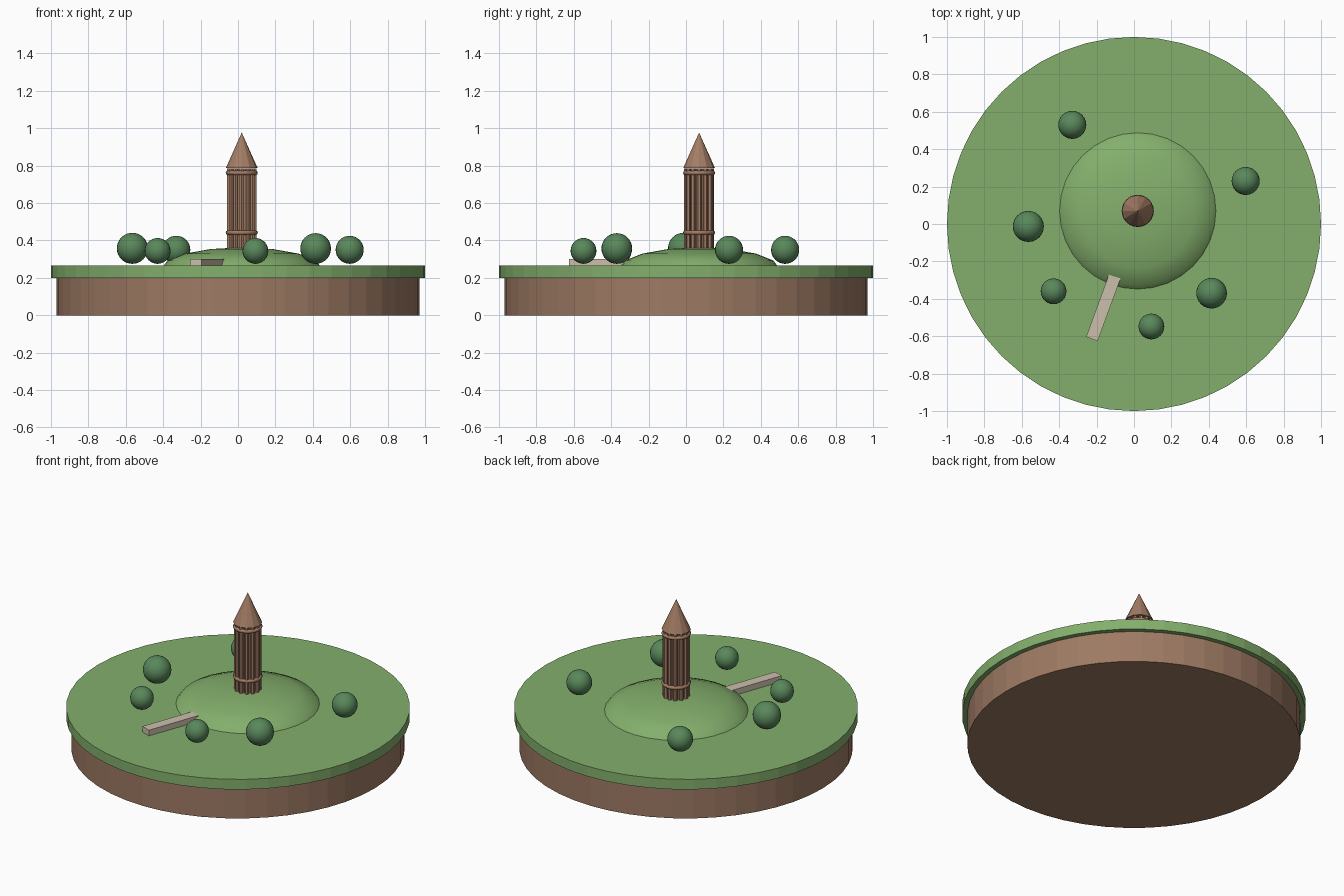
import bpy
import math
from mathutils import Vector

default = bpy.data.objects.get("Cube")
if default:
    bpy.data.objects.remove(default, do_unlink=True)


def material(name, rgb):
    m = bpy.data.materials.new(name)
    m.use_nodes = True
    colour = (*rgb, 1)
    m.diffuse_color = colour
    bsdf = m.node_tree.nodes["Principled BSDF"]
    bsdf.inputs["Base Color"].default_value = colour
    bsdf.inputs["Roughness"].default_value = 0.9
    return m


GRASS = material("grass green", (0.23, 0.43, 0.15))
EARTH = material("earth brown", (0.34, 0.195, 0.125))
WOOD = material("tower brown", (0.37, 0.205, 0.13))
LEAF = material("leaf green", (0.10, 0.245, 0.105))
STONE = material("path beige", (0.60, 0.52, 0.41))


def finish(name, mat, smooth=None):
    ob = bpy.context.object
    ob.name = name
    ob.data.materials.append(mat)
    if smooth:
        bpy.ops.object.transform_apply(location=False, rotation=False, scale=True)
        bpy.ops.object.shade_smooth_by_angle(angle=math.radians(smooth))
    return ob


def cylinder(name, mat, x, y, radius, low, high, sides, top=None, smooth=None):
    bpy.ops.mesh.primitive_cone_add(
        vertices=sides, radius1=radius, radius2=radius if top is None else top,
        depth=high - low, location=(x, y, (low + high) / 2))
    return finish(name, mat, smooth)


# Round island: earth below, wider turf on top
cylinder("earth_base", EARTH, 0, 0, 0.97, 0, 0.2, 48)
cylinder("turf_disc", GRASS, 0, 0, 1.0, 0.2, 0.265, 48)

# Low mound under the tower
cx, cy = 0.02, 0.07
bpy.ops.mesh.primitive_uv_sphere_add(segments=32, ring_count=8, radius=1,
                                     location=(cx, cy, 0.249))
bpy.context.object.scale = (0.43, 0.43, 0.114)
finish("mound", GRASS, 60)

# Tower: core ringed by upright posts, two bands and a pointed roof
cylinder("tower_core", WOOD, cx, cy, 0.06, 0.3, 0.785, 12)
POSTS = 12
for i in range(POSTS):
    a = 2 * math.pi * i / POSTS
    cylinder(f"tower_post_{i + 1}", WOOD, cx + 0.067 * math.cos(a),
             cy + 0.067 * math.sin(a), 0.013, 0.33, 0.785, 6)
for name, z in (("lower_band", 0.442), ("upper_band", 0.761)):
    bpy.ops.mesh.primitive_torus_add(major_radius=0.074, minor_radius=0.012,
                                     major_segments=24, minor_segments=8,
                                     location=(cx, cy, z))
    finish(name, WOOD, 60)
cylinder("tower_roof", WOOD, cx, cy, 0.085, 0.787, 0.977, 12, top=0)

# Raised path running into the mound
start, end = Vector((-0.092, -0.25)), Vector((-0.225, -0.615))
run, mid = start - end, (start + end) / 2
bpy.ops.mesh.primitive_cube_add(size=1, location=(mid.x, mid.y, 0.282),
                                rotation=(0, 0, math.atan2(run.y, run.x)))
bpy.context.object.scale = (run.length, 0.066, 0.04)
finish("path", STONE)

# Round bushes: x, y, radius
bushes = [(-0.565, -0.013, 0.083), (-0.33, 0.53, 0.075), (0.597, 0.23, 0.075),
          (-0.43, -0.36, 0.069), (0.093, -0.548, 0.069), (0.415, -0.37, 0.082)]
for i, (x, y, r) in enumerate(bushes):
    bpy.ops.mesh.primitive_uv_sphere_add(segments=24, ring_count=16, radius=r,
                                         location=(x, y, 0.275 + r))
    finish(f"bush_{i + 1}", LEAF, 60)
